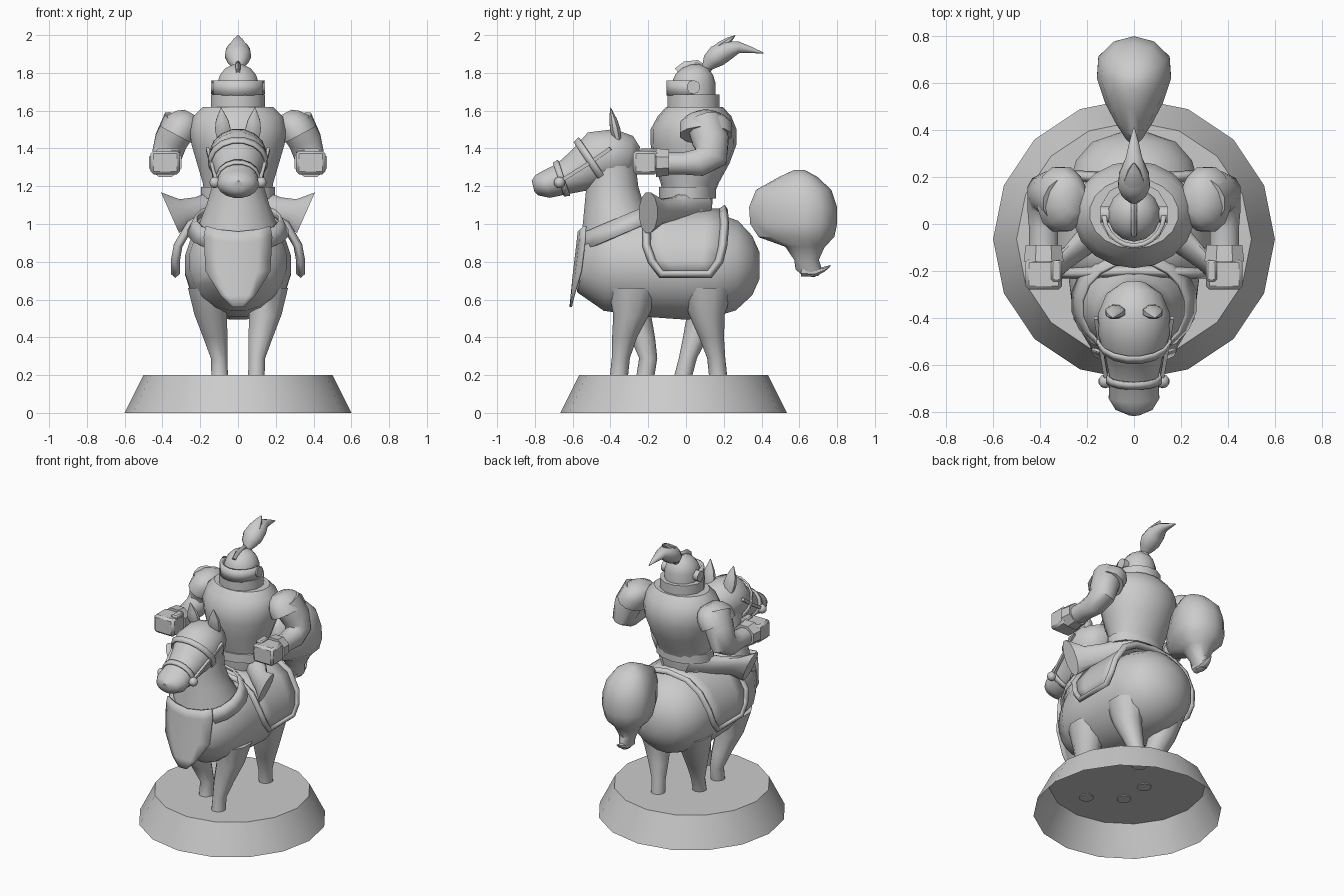
import bpy, bmesh, math
from mathutils import Vector

if "Cube" in bpy.data.objects:
    bpy.data.objects.remove(bpy.data.objects["Cube"])

stone = bpy.data.materials.new("plain_grey")
stone.use_nodes = True
GREY = (0.6, 0.6, 0.6, 1)
stone.diffuse_color = GREY
stone.node_tree.nodes["Principled BSDF"].inputs["Base Color"].default_value = GREY


def finish(name, bm, mirror=False, solid=0, bevel=0, angle=40):
    """Turn a bmesh into a shaded object, optionally mirrored across x."""
    bmesh.ops.recalc_face_normals(bm, faces=bm.faces)
    mesh = bpy.data.meshes.new(name)
    bm.to_mesh(mesh)
    bm.free()
    mesh.materials.append(stone)
    ob = bpy.data.objects.new(name, mesh)
    bpy.context.collection.objects.link(ob)
    bpy.ops.object.select_all(action='DESELECT')
    ob.select_set(True)
    bpy.context.view_layer.objects.active = ob
    bpy.ops.object.shade_smooth_by_angle(angle=math.radians(angle))
    if solid:
        m = ob.modifiers.new("Solidify", 'SOLIDIFY')
        m.thickness, m.offset = solid, 0
    if bevel:
        m = ob.modifiers.new("Bevel", 'BEVEL')
        m.width, m.segments = bevel, 1
    if mirror:
        ob.modifiers.new("Mirror", 'MIRROR').use_clip = False
    return ob


def loft(name, secs, n=16, ref=(1, 0, 0), axis=None, cap=True, shape=None, **kw):
    """Skin elliptical rings (x, y, z, ref radius, other radius) along a path."""
    bm = bmesh.new()
    pts = [Vector(s[:3]) for s in secs]
    rings = []
    for i, (c, s) in enumerate(zip(pts, secs)):
        t = Vector(axis) if axis else pts[min(i + 1, len(pts) - 1)] - pts[max(i - 1, 0)]
        v = t.cross(Vector(ref)).normalized()
        u = v.cross(t).normalized()
        angles = [math.tau * (k + 0.5) / n for k in range(n)]
        rings.append([bm.verts.new(c + u * s[3] * math.cos(a) + v * s[4] * math.sin(a))
                      for a in angles])
    for a, b in zip(rings, rings[1:]):
        for k in range(n):
            j = (k + 1) % n
            bm.faces.new((a[k], a[j], b[j], b[k]))
    if cap:
        bm.faces.new(rings[0])
        bm.faces.new(rings[-1])
    if shape:
        for v in bm.verts:
            shape(v.co)
    return finish(name, bm, **kw)


def mid(rows):
    """Sections on the centre plane."""
    return [(0, *r) for r in rows]


def sheet(name, rows, **kw):
    bm = bmesh.new()
    grid = [[bm.verts.new(p) for p in row] for row in rows]
    for a, b in zip(grid, grid[1:]):
        for k in range(len(a) - 1):
            bm.faces.new((a[k], a[k + 1], b[k + 1], b[k]))
    return finish(name, bm, **kw)


def box(name, centre, size, **kw):
    bm = bmesh.new()
    bmesh.ops.create_cube(bm, size=1)
    for v in bm.verts:
        v.co = Vector(a * b for a, b in zip(v.co, size)) + Vector(centre)
    return finish(name, bm, **kw)


def ball(name, centre, r, **kw):
    bm = bmesh.new()
    bmesh.ops.create_uvsphere(bm, u_segments=10, v_segments=8, radius=r)
    bmesh.ops.translate(bm, verts=bm.verts, vec=centre)
    return finish(name, bm, **kw)


# Plinth: sixteen-sided shell, open underneath
bm = bmesh.new()
bmesh.ops.create_cone(bm, segments=16, radius1=0.6, radius2=0.5, depth=0.2, cap_ends=True)
bmesh.ops.translate(bm, verts=bm.verts, vec=(0, -0.065, 0.1))
bottom = min(bm.faces, key=lambda f: f.calc_center_median().z)
bmesh.ops.delete(bm, geom=[bottom], context='FACES_ONLY')
finish("plinth", bm, angle=30)

# Horse body, neck and head
loft("horse_body", mid([(-.57, .84, .08, .1), (-.53, .83, .18, .2), (-.4, .8, .26, .265),
                        (-.2, .785, .285, .28), (0, .78, .285, .29), (.15, .785, .285, .28),
                        (.27, .78, .25, .24), (.35, .78, .18, .16), (.39, .78, .06, .07)]), 20)
loft("horse_neck", mid([(-.33, .85, .25, .24), (-.35, 1, .21, .2), (-.38, 1.1, .17, .16),
                        (-.39, 1.2, .14, .14), (-.4, 1.36, .14, .13)]), axis=(0, 0, 1))
loft("horse_head", mid([(-.26, 1.34, .06, .07), (-.3, 1.35, .12, .12), (-.38, 1.36, .155, .145),
                        (-.46, 1.35, .155, .15), (-.55, 1.285, .125, .12),
                        (-.65, 1.24, .105, .088), (-.74, 1.21, .11, .075),
                        (-.79, 1.205, .08, .055), (-.81, 1.2, .03, .03)]))
loft("horse_ears", [(.075, -.36, 1.44, .035, .02), (.08, -.375, 1.5, .045, .03),
                    (.085, -.385, 1.55, .035, .022), (.09, -.4, 1.615, .003, .003)], 8, mirror=True)

# Bridle
loft("nose_band", mid([(-.645, 1.245, .113, .097), (-.675, 1.235, .113, .09)]), cap=False, solid=.012)
loft("brow_band", mid([(-.485, 1.335, .157, .148), (-.515, 1.315, .147, .14)]), cap=False, solid=.012)
loft("cheek_straps", [(.118, -.66, 1.23, .012, .014), (.145, -.5, 1.33, .012, .014),
                      (.162, -.4, 1.4, .012, .014)], 4, mirror=True)
ball("bit_rings", (.122, -.67, 1.22), .03, mirror=True)

# Horse legs: each side strides differently
strides = {"front_leg_left": (1, [-.27, -.29, -.325, -.345, -.355]),
           "front_leg_right": (-1, [-.3, -.28, -.23, -.2, -.215]),
           "back_leg_left": (1, [.11, .11, .135, .16, .17]),
           "back_leg_right": (-1, [.13, .1, .05, .01, -.015])}
leg_shape = [(.16, .66, .11, .14), (.145, .52, .09, .095), (.12, .4, .068, .066),
             (.1, .29, .046, .048), (.097, .195, .046, .048)]
for name, (side, ys) in strides.items():
    loft(name, [(side * x, y, z, rx, ry) for (x, z, rx, ry), y in zip(leg_shape, ys)],
         10, axis=(0, 0, 1))


# Tail: wedge-shaped in plan, with a curled tip
def wedge(co):
    co.x *= min(1.1, .35 + 1.9 * (co.y - .33))


loft("horse_tail", mid([(.6, 1.285, .04, .03), (.595, 1.25, .11, .1), (.57, 1.18, .16, .2),
                        (.567, 1.09, .18, .233), (.57, 1, .18, .23), (.585, .93, .16, .2),
                        (.63, .88, .1, .105), (.638, .81, .06, .065), (.65, .76, .04, .07),
                        (.66, .725, .025, .04)]), 14, axis=(0, 0, 1), shape=wedge)
loft("tail_tip", mid([(.61, .75, .035, .03), (.68, .745, .035, .027), (.73, .76, .02, .014),
                      (.765, .78, .003, .003)]), 8)

# Chest cloth and neck band
xs = [-1, -.6, 0, .6, 1]
sheet("chest_cloth", [[(w * k, -.57 - (.97 - z) * .1 + 1.2 * (w * k) ** 2, z - .03 * (1 - k * k) * (z > .9))
                       for k in xs]
                      for z, w in [(.99, .17), (.93, .18), (.75, .17), (.62, .09), (.56, .03)]],
      solid=.012)
loft("neck_band", mid([(-.33, .95, .265, .25), (-.36, 1.03, .222, .215)]), 18,
     axis=(0, -.39, .92), cap=False, solid=.014)


# Saddle cloth draped across the back, with a raised border
def drape(deg, y, grow=0):
    a = math.radians(abs(deg))
    x = (.325 + grow) * math.sin(a) ** .8
    c = math.cos(a)
    return (math.copysign(x, deg), y, .77 + (.3 + grow) * math.copysign(abs(c) ** .9, c))


half = [(0, -.2, .2), (22, -.205, .2), (45, -.21, .205), (70, -.21, .195), (85, -.18, .175), (95, -.13, .125)]
drop = [(-d, f, b) for d, f, b in half[:0:-1]] + half
sheet("saddle_cloth", [[drape(d, f + (b - f) * k / 4) for k in range(5)] for d, f, b in drop],
      solid=.025)
edge = [drape(d, f, .008) for d, f, b in drop] + [drape(d, b, .008) for d, f, b in drop[::-1]]
curve = bpy.data.curves.new("saddle_border", 'CURVE')
curve.dimensions = '3D'
curve.bevel_depth, curve.bevel_resolution = .024, 0
line = curve.splines.new('POLY')
line.points.add(len(edge) - 1)
for p, co in zip(line.points, edge):
    p.co = (*co, 1)
line.use_cyclic_u = True
curve.materials.append(stone)
bpy.context.collection.objects.link(bpy.data.objects.new("saddle_border", curve))

# Rider torso, belt and collar
up = (0, 0, 1)
loft("rider_hips", mid([(.01, 1.0, .15, .11), (.01, 1.08, .17, .13), (.01, 1.16, .18, .135)]), axis=up)
loft("rider_torso", mid([(.015, 1.16, .18, .135), (.02, 1.22, .19, .155), (.03, 1.32, .22, .2),
                         (.04, 1.42, .25, .227), (.04, 1.5, .26, .228), (.045, 1.57, .24, .195),
                         (.045, 1.62, .19, .15)]), 18, axis=up)
loft("belt", mid([(.008, 1.135, .2, .15), (.008, 1.195, .2, .15)]), 14, axis=up)
loft("collar", mid([(.04, 1.615, .147, .142), (.04, 1.685, .147, .142)]), 12, axis=up)

# Helmet with visor, hinges and crest
loft("helmet", mid([(.04, 1.66, .112, .115), (.04, 1.75, .112, .115), (.043, 1.79, .098, .1),
                    (.047, 1.825, .068, .07), (.05, 1.845, .025, .025)]), 14, axis=up)
arc = [math.radians(180 + 18 * k) for k in range(11)]
sheet("visor", [[(.128 * math.cos(a), .04 + .133 * math.sin(a), z) for a in arc] for z in (1.68, 1.76)],
      solid=.02)
loft("visor_hinges", [(.1, .04, 1.725, .036, .036), (.142, .04, 1.725, .036, .036)], 10,
     ref=(0, 1, 0), mirror=True)
loft("crest", mid([(-.04, 1.8, .013, .03), (0, 1.83, .015, .032), (.06, 1.84, .015, .028),
                   (.1, 1.82, .013, .02)]), 6)

# Plume
ball("plume_socket", (0, .11, 1.825), .028)
loft("plume", mid([(.1, 1.82, .02, .02), (.13, 1.86, .055, .048), (.165, 1.89, .07, .06),
                   (.215, 1.918, .065, .055), (.28, 1.935, .037, .032), (.35, 1.92, .02, .016),
                   (.41, 1.905, .003, .003)]), 12)
loft("plume_upper_tip", mid([(.14, 1.9, .05, .03), (.19, 1.945, .045, .028), (.23, 1.975, .025, .017),
                             (.26, 1.998, .003, .003)]), 8)

# Arms, shoulder plates and gauntlets
loft("arms", [(.3, .1, 1.54, .1, .1), (.355, .13, 1.44, .09, .1), (.378, .13, 1.36, .08, .095),
              (.385, .07, 1.325, .072, .075), (.385, -.02, 1.32, .064, .06),
              (.385, -.12, 1.32, .064, .06)], 12, mirror=True)
loft("shoulder_plates", [(.245, .105, 1.585, .06, .045), (.262, .105, 1.565, .105, .075),
                         (.29, .105, 1.53, .14, .1), (.325, .105, 1.47, .142, .102)], 12,
     ref=(0, 1, 0), axis=(.45, 0, -.85), mirror=True)
loft("cuffs", [(.385, -.09, 1.325, .082, .074), (.385, -.16, 1.325, .092, .082)], 8, mirror=True)
box("fists", (.385, -.215, 1.325), (.155, .13, .125), mirror=True, bevel=.015)
box("thumbs", (.33, -.2, 1.385), (.045, .09, .03), mirror=True, bevel=.008)

# Rider legs ending in broad flat soles
loft("rider_legs", [(.1, .04, 1.1, .1, .085), (.2, -.06, 1.075, .075, .075),
                    (.28, -.14, 1.065, .05, .075), (.36, -.2, 1.06, .05, .122)],
     12, ref=(0, 1, 0), axis=(.9, 0, -.4), mirror=True)
